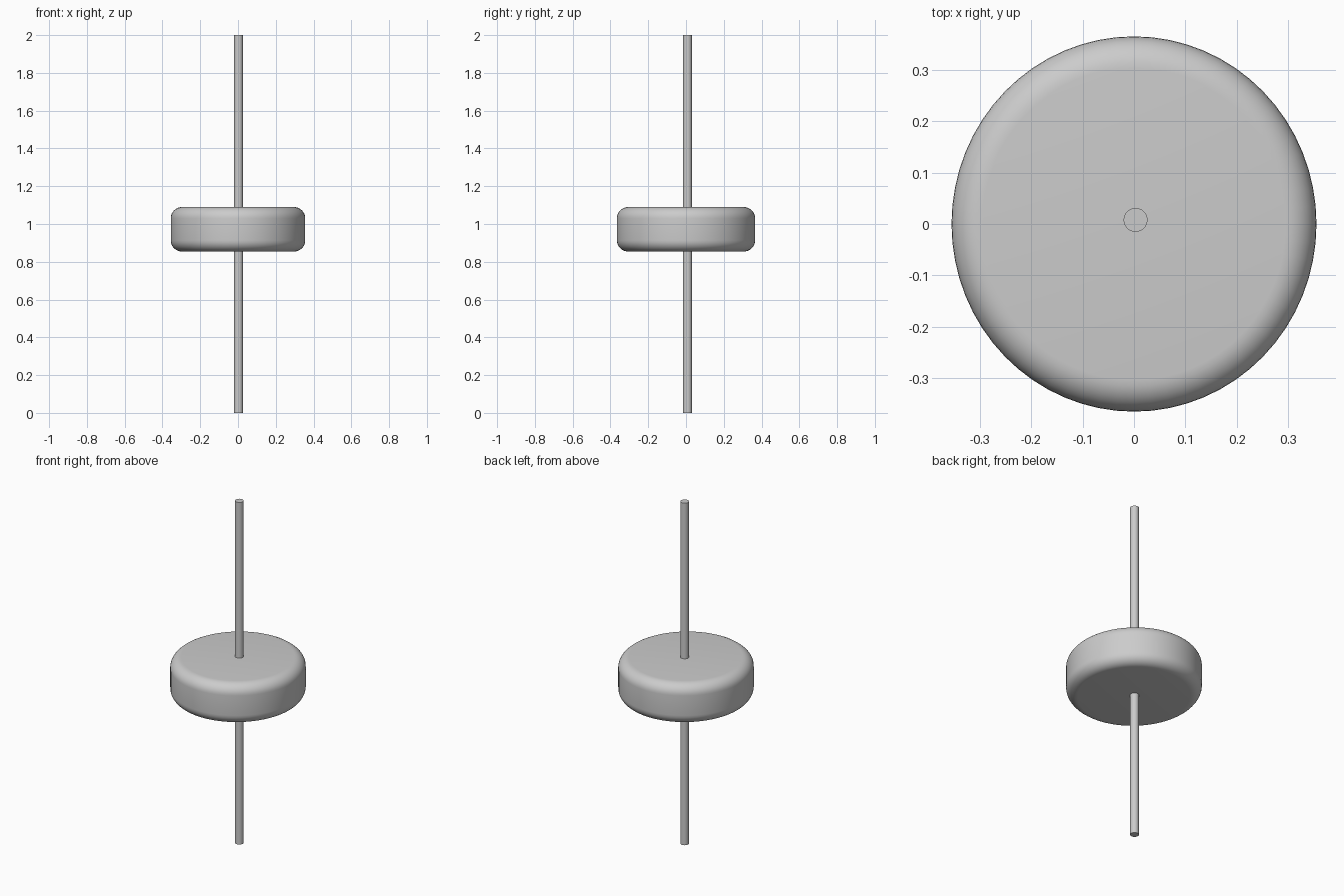
import bpy, math

if "Cube" in bpy.data.objects:
    bpy.data.objects.remove(bpy.data.objects["Cube"])


def smooth(obj):
    bpy.ops.object.select_all(action='DESELECT')
    obj.select_set(True)
    bpy.context.view_layer.objects.active = obj
    bpy.ops.object.shade_smooth_by_angle(angle=math.radians(35))


def lathe(name, profile, sides, center=(0, 0), scale=(1, 1)):
    """Revolve an (r, z) profile around z and cap both ends."""
    verts, faces = [], []
    for r, z in profile:
        for i in range(sides):
            a = 2 * math.pi * i / sides
            verts.append((center[0] + r * scale[0] * math.cos(a),
                          center[1] + r * scale[1] * math.sin(a), z))
    for j in range(len(profile) - 1):
        for i in range(sides):
            k = (i + 1) % sides
            faces.append((j * sides + i, j * sides + k,
                          (j + 1) * sides + k, (j + 1) * sides + i))
    faces.append(tuple(reversed(range(sides))))
    faces.append(tuple(range((len(profile) - 1) * sides, len(profile) * sides)))
    mesh = bpy.data.meshes.new(name)
    mesh.from_pydata(verts, [], faces)
    obj = bpy.data.objects.new(name, mesh)
    bpy.context.collection.objects.link(obj)
    smooth(obj)
    return obj


# Slightly oval disc with rounded rims
Z0, Z1, R, B, STEPS = 0.854, 1.09, 1.0, 0.06, 8
RX, RY = 0.356, 0.366
b = B / RX
profile = []
for i in range(STEPS + 1):
    t = math.pi / 2 * i / STEPS
    profile.append((R - b + b * math.sin(t), Z0 + B - B * math.cos(t)))
for i in range(STEPS + 1):
    t = math.pi / 2 * i / STEPS
    profile.append((R - b + b * math.cos(t), Z1 - B + B * math.sin(t)))
lathe("disc", profile, 64, scale=(RX, RY))

# Thin rod running through the disc
lathe("rod", [(0.0233, 0), (0.0233, 2)], 32, center=(0.003, 0.008))
